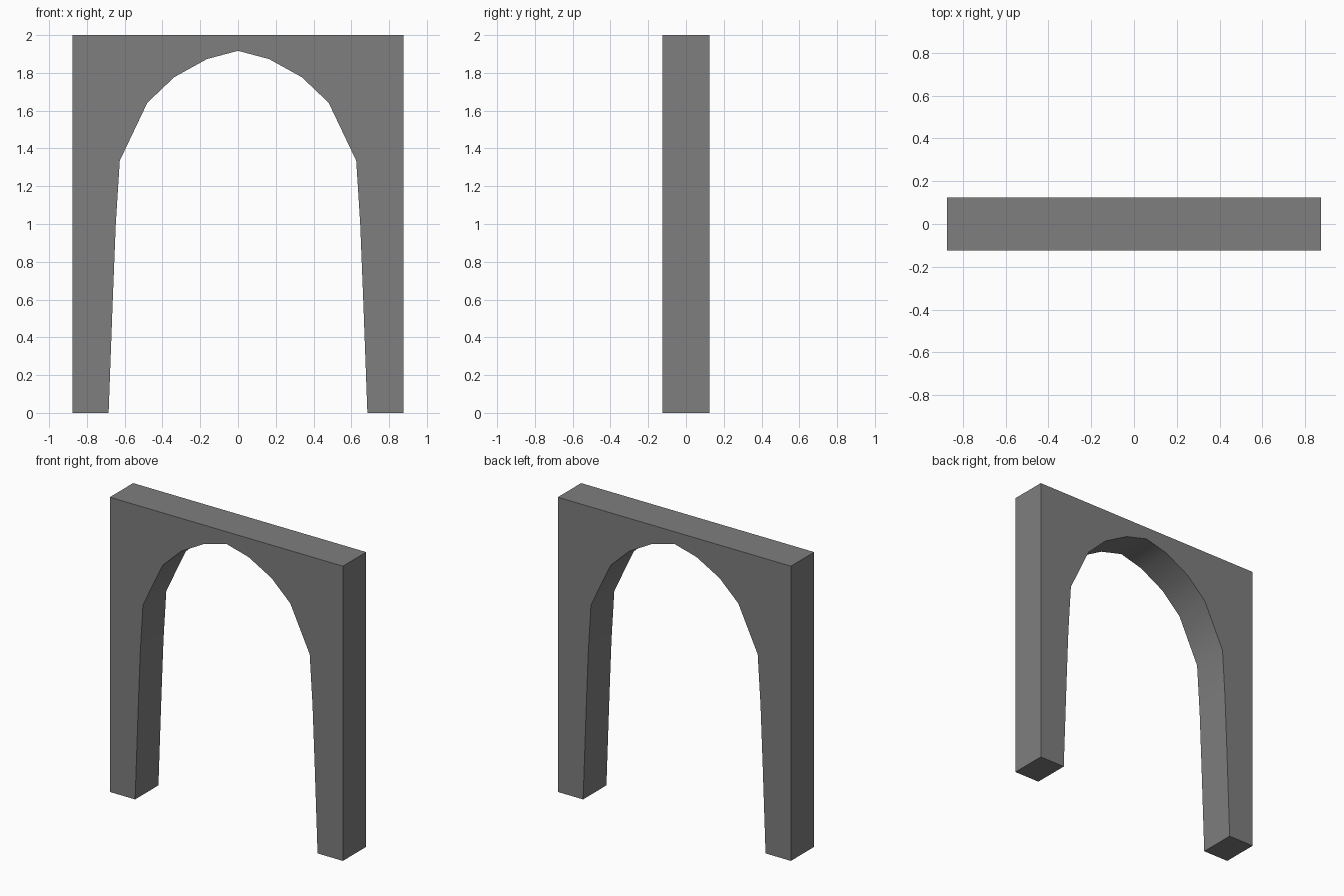
import bpy
import bmesh
import math
from mathutils import Vector

if "Cube" in bpy.data.objects:
    bpy.data.objects.remove(bpy.data.objects["Cube"])

HALF_WIDTH, HEIGHT, DEPTH = 0.875, 2.0, 0.25

# Right half of the opening, from the foot up to just below the crown
opening = [(0.685, 0), (0.663, 0.6), (0.647, 1.0), (0.626, 1.335),
           (0.48, 1.642), (0.338, 1.777), (0.165, 1.873)]
crown = (0, 1.917)

# Full outline: mirrored opening plus the square outer frame
left = [(-x, z) for x, z in reversed(opening)]
outline = opening + [crown] + left + [
    (-HALF_WIDTH, 0), (-HALF_WIDTH, HEIGHT), (HALF_WIDTH, HEIGHT), (HALF_WIDTH, 0)]

# Extrude the outline through the wall thickness
bm = bmesh.new()
front = bm.faces.new([bm.verts.new((x, -DEPTH / 2, z)) for x, z in outline])
extruded = bmesh.ops.extrude_face_region(bm, geom=[front], use_keep_orig=True)
back = [v for v in extruded["geom"] if isinstance(v, bmesh.types.BMVert)]
bmesh.ops.translate(bm, verts=back, vec=Vector((0, DEPTH, 0)))
bmesh.ops.recalc_face_normals(bm, faces=bm.faces)

mesh = bpy.data.meshes.new("archway")
bm.to_mesh(mesh)
bm.free()
archway = bpy.data.objects.new("archway", mesh)
bpy.context.collection.objects.link(archway)

# Dark grey stone
stone = bpy.data.materials.new("dark_stone")
stone.diffuse_color = (0.21, 0.21, 0.21, 1)
stone.use_nodes = True
stone.node_tree.nodes["Principled BSDF"].inputs["Base Color"].default_value = stone.diffuse_color
mesh.materials.append(stone)

# Smooth underside, sharp outer corners
bpy.context.view_layer.objects.active = archway
archway.select_set(True)
bpy.ops.object.shade_smooth_by_angle(angle=math.radians(40))
